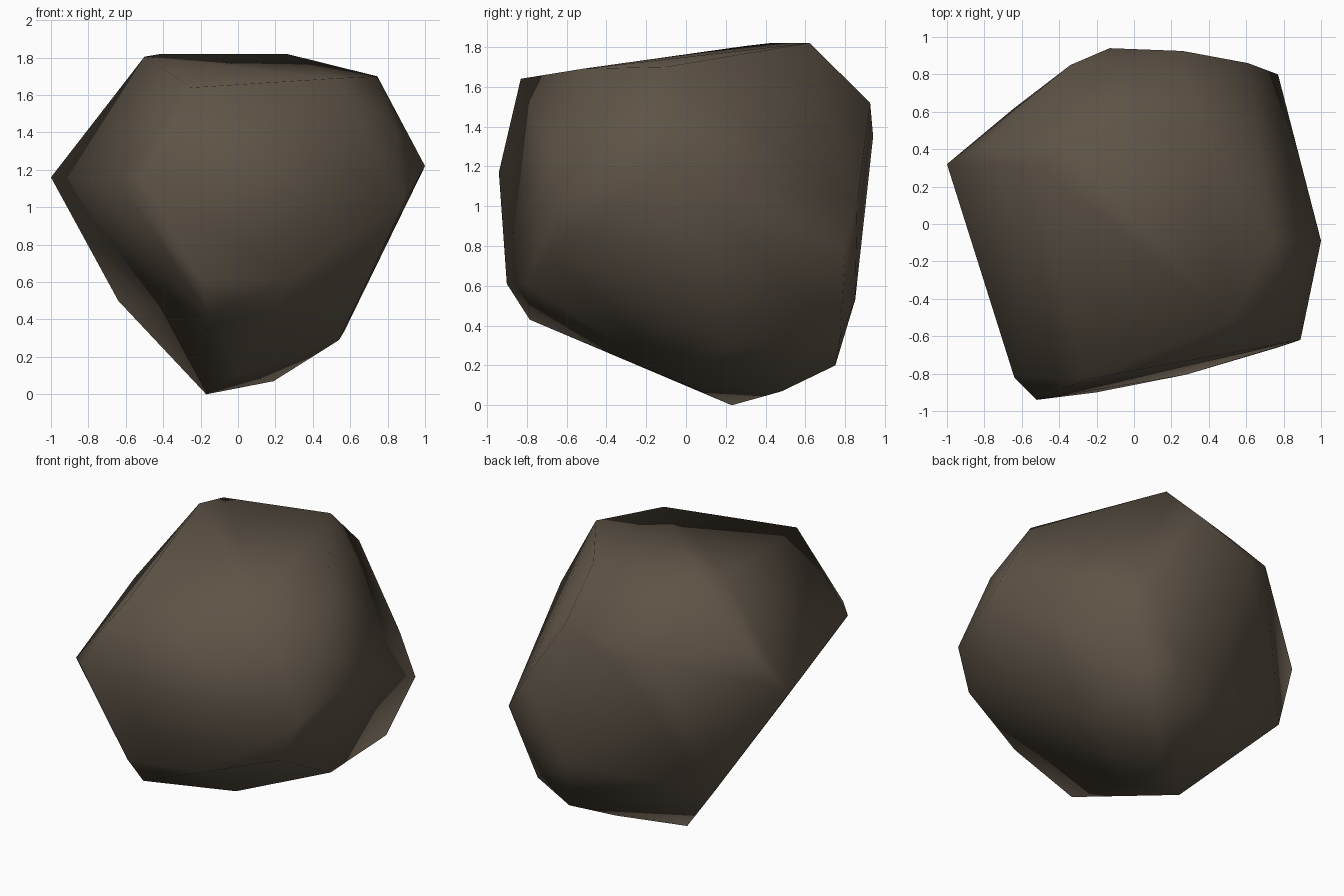
import bpy, bmesh

if "Cube" in bpy.data.objects:
    bpy.data.objects.remove(bpy.data.objects["Cube"])

# Corner points of the boulder, grouped by zone
top = [(-.50, .30, 1.805), (-.41, .43, 1.82), (.26, .62, 1.82),
       (.745, -.10, 1.70), (.53, -.52, 1.69), (-.25, -.83, 1.64)]
back = [(-.80, .42, 1.41), (-.34, .85, 1.41), (-.13, .94, 1.35),
        (.26, .925, 1.52), (.61, .86, 1.02), (.77, .80, .78), (.33, .85, .53)]
sides = [(-1.0, .32, 1.16), (1.0, -.09, 1.22), (.84, -.37, 1.43),
         (.89, -.62, 1.03), (.77, -.66, .77)]
front = [(-.52, -.94, 1.17), (-.64, -.82, 1.15), (-.20, -.90, .61),
         (.28, -.805, .61), (-.16, -.785, .43)]
bottom = [(-.17, .23, 0), (.19, .48, .07), (.35, .75, .20), (.57, .775, .34),
          (.54, .22, .29), (0, -.02, .11), (-.64, .62, .50)]

# Boulder: convex skin over the corners, smooth shaded
bm = bmesh.new()
for p in top + back + sides + front + bottom:
    bm.verts.new(p)
res = bmesh.ops.convex_hull(bm, input=bm.verts)
loose = [v for v in bm.verts if not v.link_faces]
bmesh.ops.delete(bm, geom=loose, context='VERTS')
bmesh.ops.recalc_face_normals(bm, faces=bm.faces)
for f in bm.faces:
    f.smooth = True
mesh = bpy.data.meshes.new("boulder")
bm.to_mesh(mesh)
bm.free()

# Brown stone colour
mat = bpy.data.materials.new("brown stone")
mat.diffuse_color = (.112, .088, .062, 1)
mat.use_nodes = True
mat.node_tree.nodes["Principled BSDF"].inputs["Base Color"].default_value = mat.diffuse_color
mesh.materials.append(mat)
bpy.context.collection.objects.link(bpy.data.objects.new("boulder", mesh))
